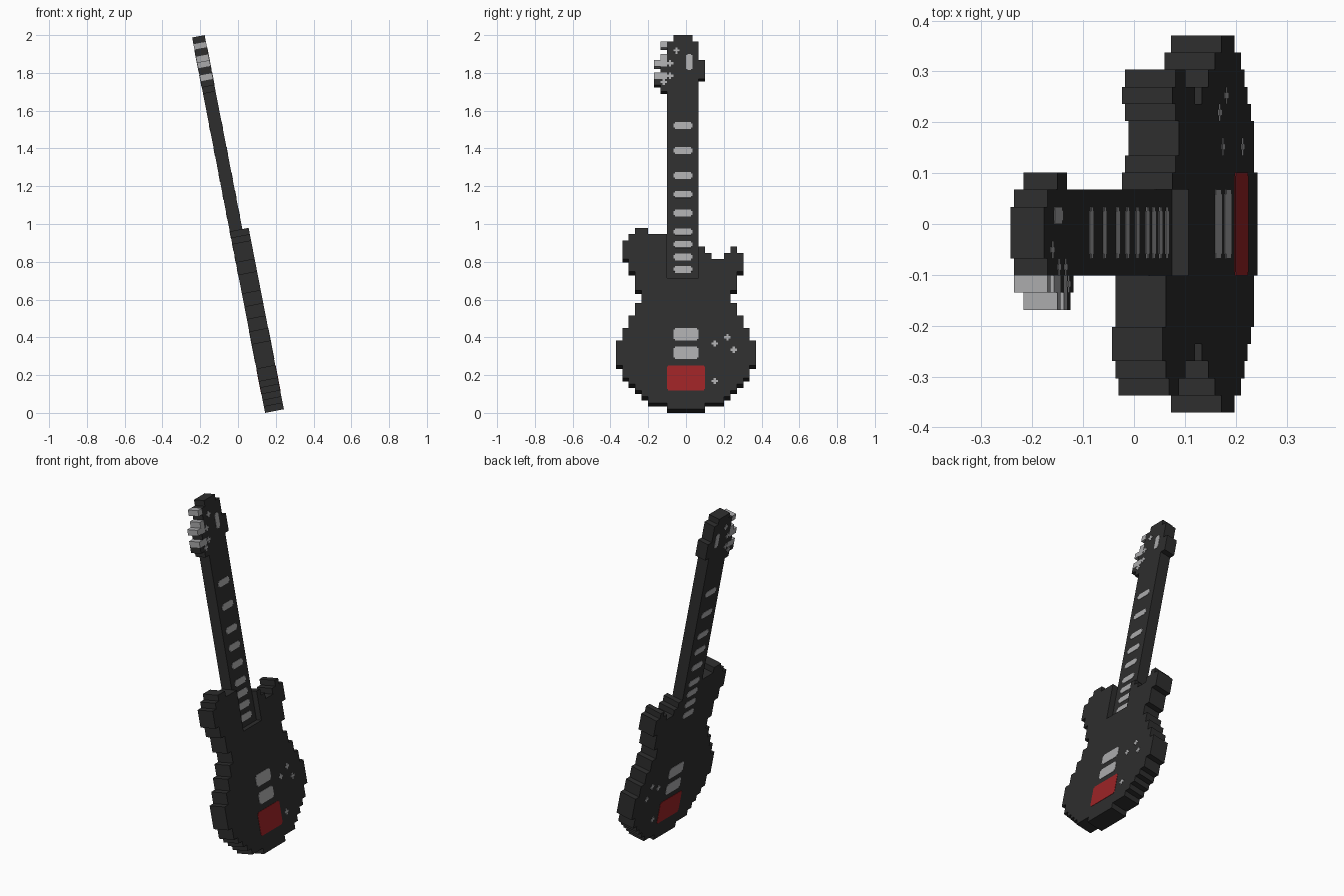
import bpy, bmesh, math
from mathutils import Vector

if "Cube" in bpy.data.objects:
    bpy.data.objects.remove(bpy.data.objects["Cube"])

S = 0.03374                      # size of one block
A = math.radians(11)             # backward lean
ORIGIN = Vector((0.1434, 0, 0))
OUT = Vector((math.cos(A), 0, math.sin(A)))      # through the thickness
UP = Vector((-math.sin(A), 0, math.cos(A)))      # along the neck


def world(col, row, depth):
    return ORIGIN + S * (OUT * depth + UP * row + Vector((0, col - 11, 0)))


def material(name, rgb):
    m = bpy.data.materials.new(name)
    m.diffuse_color = (*rgb, 1)
    m.use_nodes = True
    m.node_tree.nodes["Principled BSDF"].inputs["Base Color"].default_value = m.diffuse_color
    return m


BLACK = material("black_wood", (0.027, 0.027, 0.027))
SILVER = material("silver_metal", (0.40, 0.40, 0.41))
RED = material("red_bridge", (0.33, 0.017, 0.019))


def prism(name, polygons, d0, d1, mat):
    """Join flat (col, row) polygons and extrude them from depth d0 to d1."""
    bm = bmesh.new()
    for poly in polygons:
        bm.faces.new([bm.verts.new(world(c, r, d0)) for c, r in poly])
    bmesh.ops.remove_doubles(bm, verts=bm.verts, dist=1e-4)
    bmesh.ops.dissolve_limit(bm, angle_limit=0.01, verts=bm.verts, edges=bm.edges)
    ret = bmesh.ops.extrude_face_region(bm, geom=bm.faces[:], use_keep_orig=True)
    moved = [g for g in ret["geom"] if isinstance(g, bmesh.types.BMVert)]
    bmesh.ops.translate(bm, verts=moved, vec=OUT * S * (d1 - d0))
    bmesh.ops.recalc_face_normals(bm, faces=bm.faces)
    me = bpy.data.meshes.new(name)
    bm.to_mesh(me)
    bm.free()
    me.materials.append(mat)
    ob = bpy.data.objects.new(name, me)
    bpy.context.collection.objects.link(ob)
    return ob


def cells(c0, c1, r0, r1):
    return [[(c, r), (c + 1, r), (c + 1, r + 1), (c, r + 1)]
            for c in range(c0, c1) for r in range(r0, r1)]


def blocks(name, rects, depth, mat, d0=0):
    prism(name, [q for rect in rects for q in cells(*rect)], d0, depth, mat)


def stepped(c0, c1, r0, r1, n):
    """Rectangle with a square notch of size n at every corner."""
    return [(c0 + n, r0), (c1 - n, r0), (c1 - n, r0 + n), (c1, r0 + n),
            (c1, r1 - n), (c1 - n, r1 - n), (c1 - n, r1), (c0 + n, r1),
            (c0 + n, r1 - n), (c0, r1 - n), (c0, r0 + n), (c0 + n, r0 + n)]


def plate(name, rect, depth, mat, n=0.17):
    """Thin inlay on both the front and the back face."""
    for side, d in (("front", depth), ("back", 0)):
        prism(f"{name}_{side}", [stepped(*rect, n)], d - 0.05, d + 0.05, mat)


# Body: column range and row range of each strip, with a slot for the neck
blocks("body", [
    (0, 1, 7, 11), (1, 2, 5, 13), (1, 2, 24, 27), (2, 3, 4, 15), (2, 3, 22, 28),
    (3, 4, 3, 17), (3, 4, 19, 29), (4, 5, 2, 29), (5, 8, 1, 28), (8, 13, 0, 21),
    (13, 14, 0, 26), (14, 15, 1, 25), (15, 17, 1, 24), (17, 18, 2, 25),
    (18, 19, 3, 17), (18, 19, 19, 26), (19, 20, 4, 15), (19, 20, 22, 25),
    (20, 21, 5, 13), (21, 22, 7, 11)], 3, BLACK)

# Neck and headstock
blocks("neck", [(8, 13, 21, 51)], 2, BLACK)
blocks("headstock", [(8, 13, 51, 59), (9, 12, 59, 60), (13, 14, 53, 56),
                     (7, 8, 51, 53), (6, 7, 52, 53), (7, 8, 54, 55)], 2, BLACK)

# Tuning pegs
for k, rect in enumerate([(7, 8, 58, 59), (7, 8, 56, 57),
                          (6, 8, 55, 56), (6, 8, 53, 54)]):
    blocks(f"tuning_peg_{k}", [rect], 2, SILVER)

# Tuner posts and headstock plate
for k, (c, r) in enumerate([(9, 57), (8, 55), (8, 53), (7, 52)]):
    plate(f"tuner_post_{k}", (c, c + 1, r, r + 1), 2, SILVER, 0.33)
plate("headstock_plate", (11, 12, 54.4, 57), 2, SILVER, 0.2)

# Fingerboard inlays
for k, r in enumerate([22, 24, 26, 28, 31, 34, 37, 41, 45]):
    plate(f"inlay_{k}", (9, 12, r, r + 1.1), 2, SILVER, 0.25)

# Pickups, bridge and knobs
plate("neck_pickup", (9, 13, 11, 13), 3, SILVER, 0.25)
plate("bridge_pickup", (9, 13, 8, 10), 3, SILVER, 0.25)
plate("bridge", (8, 14, 3, 7), 3, RED, 0.2)
for k, (c, r) in enumerate([(15, 10), (17, 11), (18, 9), (15, 4)]):
    plate(f"knob_{k}", (c, c + 1, r, r + 1), 3, SILVER, 0.33)
